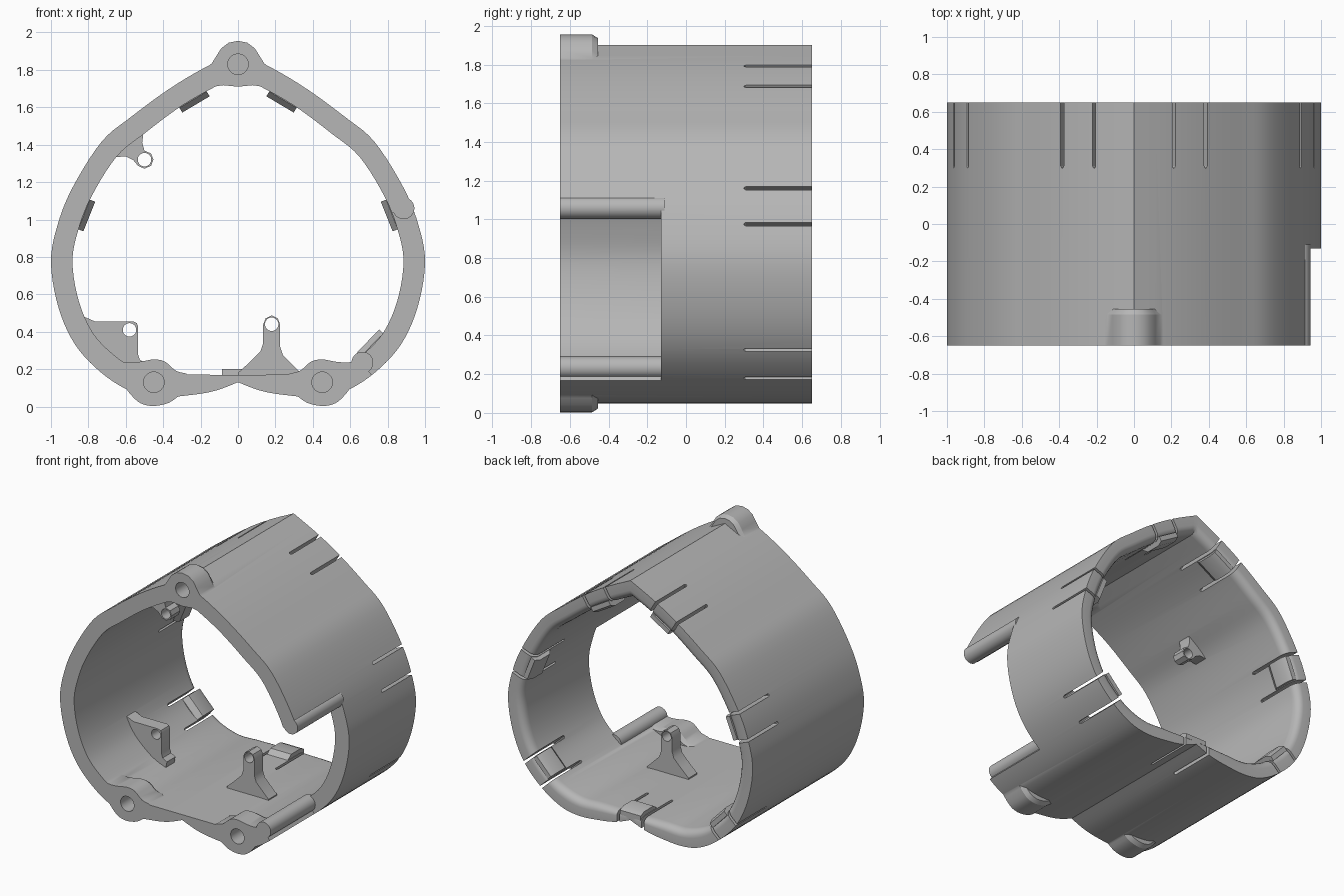
import bpy, bmesh, math
from mathutils import Vector

if "Cube" in bpy.data.objects:
    bpy.data.objects.remove(bpy.data.objects["Cube"], do_unlink=True)

grey = bpy.data.materials.new("plain grey")
grey.use_nodes = True
COLOUR = (0.47, 0.47, 0.47, 1)
grey.diffuse_color = COLOUR
grey.node_tree.nodes["Principled BSDF"].inputs["Base Color"].default_value = COLOUR

FRONT, BACK = -0.65, 0.65
WALL_Y = -0.13  # front plane of the side opening and the mounts


def make_object(name, bm):
    bmesh.ops.recalc_face_normals(bm, faces=bm.faces)
    mesh = bpy.data.meshes.new(name)
    bm.to_mesh(mesh)
    bm.free()
    mesh.materials.append(grey)
    obj = bpy.data.objects.new(name, mesh)
    bpy.context.collection.objects.link(obj)
    return obj


def spline(points, closed=False, steps=5):
    """Smooth curve through the points."""
    pts = [Vector(p) for p in points]
    n = len(pts)
    get = (lambda i: pts[i % n]) if closed else (lambda i: pts[max(0, min(n - 1, i))])
    out = []
    for i in range(n if closed else n - 1):
        a, b, c, d = (get(i + k) for k in (-1, 0, 1, 2))
        for s in range(steps):
            t = s / steps
            out.append(0.5 * (2 * b + (c - a) * t + (2 * a - 5 * b + 4 * c - d) * t ** 2
                              + (3 * b - a - 3 * c + d) * t ** 3))
    return out if closed else out + [pts[-1]]


def mirror_loop(half):
    """Closed outline from a half that starts and ends on the centre line."""
    return half + [Vector((-p.x, p.y)) for p in half[-2:0:-1]]


def loft(name, sections):
    """Solid through (y, outline) sections, outlines in x and z."""
    bm = bmesh.new()
    rows = [[bm.verts.new((p[0], y, p[1])) for p in outline] for y, outline in sections]
    n = len(rows[0])
    for r, s in zip(rows, rows[1:]):
        for i in range(n):
            j = (i + 1) % n
            bm.faces.new((r[i], r[j], s[j], s[i]))
    bm.faces.new(rows[0])
    bm.faces.new(rows[-1][::-1])
    return make_object(name, bm)


def circle(cx, cz, r, n=32):
    return [(cx + r * math.cos(k * math.tau / n), cz + r * math.sin(k * math.tau / n))
            for k in range(n)]


def combine(target, parts, operation):
    for part in parts:
        mod = target.modifiers.new(part.name, "BOOLEAN")
        mod.solver, mod.operation, mod.object = "EXACT", operation, part
    graph = bpy.context.evaluated_depsgraph_get()
    mesh = bpy.data.meshes.new_from_object(target.evaluated_get(graph))
    target.modifiers.clear()
    target.data = mesh
    for part in parts:
        bpy.data.objects.remove(part, do_unlink=True)


# Heart-shaped tube wall with a rounded inner back edge
outer = mirror_loop(spline([
    (0, .13), (.12, .085), (.25, .062), (.42, .05), (.57, .08), (.73, .18), (.87, .33), (.96, .53),
    (1, .77), (.965, .97), (.885, 1.17), (.73, 1.415), (.57, 1.55), (.38, 1.69), (.2, 1.8), (0, 1.9)]))
inner = mirror_loop(spline([
    (0, .17), (.14, .17), (.28, .17), (.42, .168), (.55, .205), (.65, .265), (.77, .385), (.85, .56),
    (.885, .77), (.855, .94), (.785, 1.12), (.65, 1.335), (.5, 1.46), (.32, 1.595), (.16, 1.69), (0, 1.77)]))
rings = [(FRONT, 0), (FRONT, 1), (BACK, 1)]
for k in range(5, -1, -1):
    a = k * math.pi / 10
    rings.append((BACK - .06 + .06 * math.sin(a), .45 * (1 - math.cos(a))))
bm = bmesh.new()
rows = []
for y, f in rings:
    row = []
    for p, q in zip(inner, outer):
        v = p.lerp(q, f)
        row.append(bm.verts.new((v.x, y, v.y)))
    rows.append(row)
count = len(outer)
for r, s in zip(rows, rows[1:] + rows[:1]):
    for i in range(count):
        j = (i + 1) % count
        bm.faces.new((r[i], r[j], s[j], s[i]))
housing = make_object("housing", bm)

# Three screw bosses on the front rim
top_boss = mirror_loop([Vector(p) for p in (
    (0, 1.955), (.05, 1.945), (.09, 1.915), (.115, 1.875), (.14, 1.835), (.18, 1.802),
    (.2, 1.69), (.13, 1.71), (.08, 1.718), (0, 1.71))])
low_boss = spline([
    (.45, .003), (.52, .017), (.57, .06), (.61, .11), (.66, .155), (.64, .235), (.58, .235),
    (.52, .24), (.45, .252), (.39, .24), (.33, .19), (.26, .165), (.26, .08), (.31, .06), (.37, .02)],
    closed=True, steps=3)
centres = [(0, 1.83), (.45, .13), (-.45, .13)]
bosses = []
for centre, outline in zip(centres, (top_boss, low_boss, [Vector((-p.x, p.y)) for p in low_boss])):
    c = Vector(centre)
    small = [c.lerp(p, .85) for p in outline]
    bosses.append(loft("screw_boss", [(FRONT, outline), (-.485, outline), (-.455, small)]))
combine(housing, bosses, "UNION")

# Side opening with rounded ends
high_end, low_end = (.885, 1.06), (.665, .235)
opening = [(.75, 1.0), (1.065, 1.14), (1.3, 1.0), (1.3, .2), (.785, .075), (.575, .355), (.6, .6)]
combine(housing, [loft("side_opening", [(FRONT - .1, opening), (WALL_Y, opening)])], "DIFFERENCE")
ends = [loft("rounded_end", [(FRONT, circle(*e, .058)), (WALL_Y + .02, circle(*e, .058))])
        for e in (high_end, low_end)]
combine(housing, ends, "UNION")

# Three inner mounts with screw eyes
post_mount = [(0, .15), (0, .18), (.06, .235), (.12, .295), (.135, .34), (.135, .44), (.148, .472),
              (.18, .487), (.212, .472), (.225, .44), (.225, .32), (.24, .275), (.34, .175), (.34, .15)]
corner_mount = [(-.86, .49), (-.81, .475), (-.765, .455), (-.56, .455), (-.542, .447), (-.535, .43),
                (-.535, .28), (-.525, .25), (-.49, .23), (-.5, .18), (-.63, .2), (-.78, .35)]
upper_mount = [(-.56, 1.5), (-.505, 1.468), (-.512, 1.41), (-.5, 1.368), (-.465, 1.353), (-.452, 1.32),
               (-.465, 1.287), (-.5, 1.272), (-.535, 1.287), (-.56, 1.318), (-.6, 1.338),
               (-.66, 1.333), (-.69, 1.38)]
lugs = [loft("inner_mount", [(WALL_Y, m), (WALL_Y + .1, m)])
        for m in (post_mount, corner_mount, upper_mount)]

# Snap tabs at the back: an inner lip with a slot on either side
tabs = [((0, .17), (0, -1))]
for s in (1, -1):
    tabs += [((s * .24, 1.641), (s * .51, .86)), ((s * .823, 1.027), (s * .93, .37)),
             ((s * .717, .33), (s * .72, -.69))]


def tab_box(q, n, shift, half, low, high):
    q, n = Vector(q), Vector(n).normalized()
    t = Vector((-n.y, n.x))
    return [q + t * (shift + u * half) + n * r
            for u, r in ((-1, low), (1, low), (1, high), (-1, high))]


slots = []
for q, n in tabs:
    lugs.append(loft("snap_lip", [(y, tab_box(q, n, 0, .085, -d, .022))
                                  for y, d in ((.46, 0), (.5, .03), (.61, .03), (BACK, .012))]))
    for side in (-.1, .1):
        slots.append(loft("slot", [(y, tab_box(q, n, side, w, -.1, .3))
                                   for y, w in ((.3, .004), (.31, .01), (BACK + .1, .01))]))
combine(housing, lugs, "UNION")

# Slots, blind screw holes and mount eyes
holes = [loft("screw_hole", [(FRONT - .1, circle(*c, .055)), (-.5, circle(*c, .055))]) for c in centres]
holes += [loft("mount_eye", [(WALL_Y - .05, circle(*c, .036)), (WALL_Y + .15, circle(*c, .036))])
          for c in ((.18, .44), (-.58, .41), (-.5, 1.32))]
combine(housing, slots + holes, "DIFFERENCE")

for obj in bpy.context.selected_objects:
    obj.select_set(False)
housing.select_set(True)
bpy.context.view_layer.objects.active = housing
bpy.ops.object.shade_smooth_by_angle(angle=math.radians(30))
